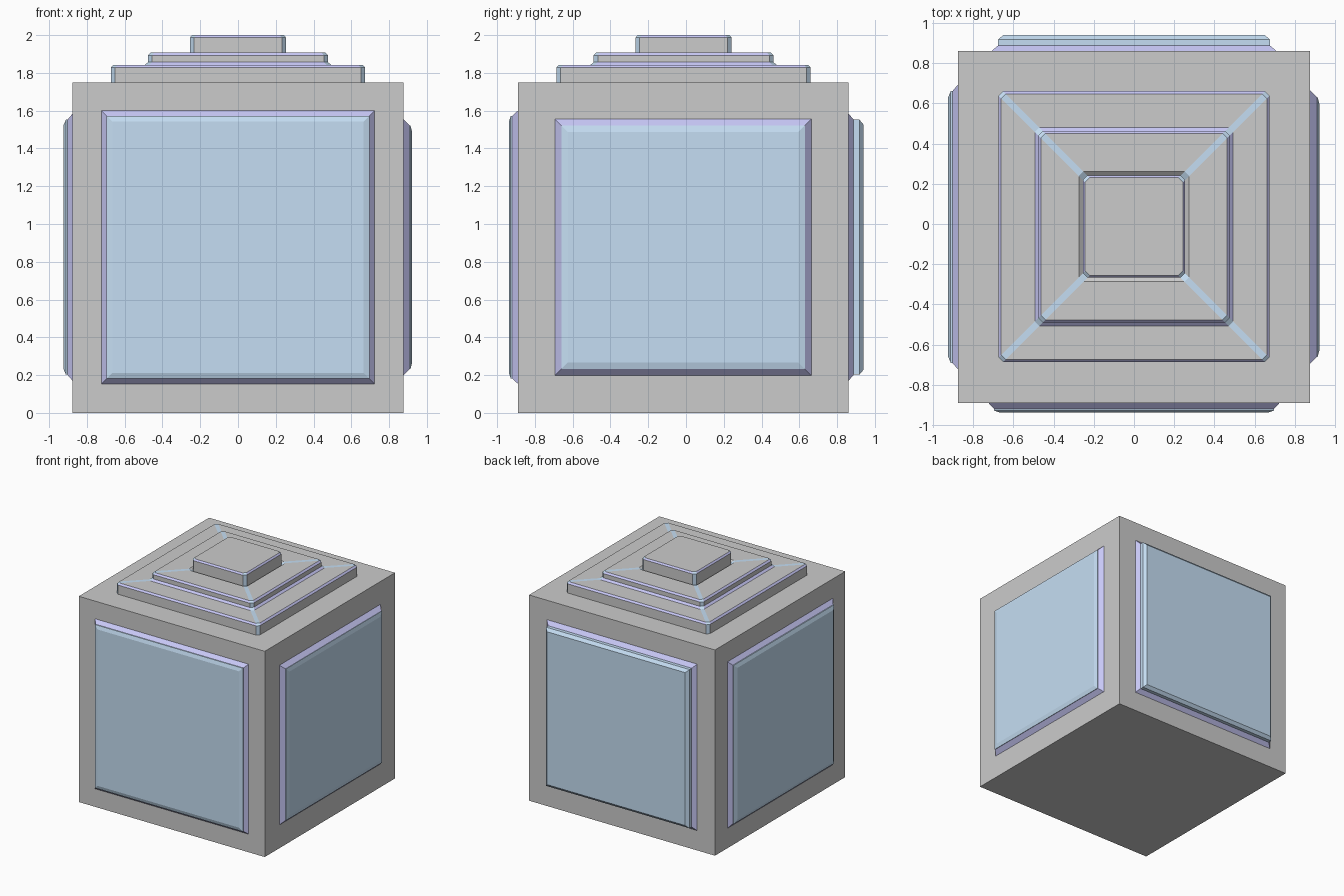
import bpy, bmesh
from math import radians
from mathutils import Matrix, Vector

if "Cube" in bpy.data.objects:
    bpy.data.objects.remove(bpy.data.objects["Cube"])


def material(name, rgb):
    m = bpy.data.materials.new(name)
    m.diffuse_color = (*rgb, 1)
    m.use_nodes = True
    m.node_tree.nodes["Principled BSDF"].inputs["Base Color"].default_value = m.diffuse_color
    return m


GREY = material("grey", (0.63, 0.63, 0.63))
BLUE = material("blue", (0.56, 0.73, 0.90))
VIOLET = material("violet", (0.58, 0.58, 0.93))
CY = -0.015   # the body sits slightly towards the front


def ring(h, z, c):
    """Square ring of half-size h, with corners cut by c when c > 0."""
    if c == 0:
        pts = [(-h, -h), (h, -h), (h, h), (-h, h)]
    else:
        k = h - c
        pts = [(-k, -h), (k, -h), (h, -k), (h, k),
               (k, h), (-k, h), (-h, k), (-h, -k)]
    return [Vector((x, y, z)) for x, y in pts]


def loft(name, profile, mats, matrix, bands, c=0, cap=True):
    """Join square rings (half-size, height); bands gives a material per step."""
    bm = bmesh.new()
    rings = [[bm.verts.new(p) for p in ring(h, z, c)] for h, z in profile]
    n = len(rings[0])
    for a, b, idx in zip(rings, rings[1:], bands):
        for i in range(n):
            j = (i + 1) % n
            f = bm.faces.new((a[i], a[j], b[j], b[i]))
            # cut corners carry the blue strip
            f.material_index = 1 if c and i % 2 else idx
    if cap:
        bm.faces.new(rings[-1])
    me = bpy.data.meshes.new(name)
    bm.to_mesh(me)
    bm.free()
    for m in mats:
        me.materials.append(m)
    ob = bpy.data.objects.new(name, me)
    ob.matrix_world = matrix
    bpy.context.collection.objects.link(ob)
    return ob


# main block
bpy.ops.mesh.primitive_cube_add(size=1.75, location=(0, CY, 0.875))
body = bpy.context.object
body.name = "body"
body.data.materials.append(GREY)

# stepped top with violet edge trims and blue corner strips
roof = [(0.673, 1.75), (0.673, 1.828), (0.66, 1.842),
        (0.493, 1.842), (0.476, 1.857), (0.476, 1.893), (0.463, 1.907),
        (0.274, 1.907), (0.254, 1.89), (0.254, 1.987), (0.243, 2.0)]
loft("stepped_top", roof, [GREY, BLUE, VIOLET],
     Matrix.Translation((0, CY + 0.002, 0)),
     [0, 2, 0, 2, 0, 2, 0, 0, 0, 2], c=0.022)

# side panels: name, turn, outer half, rim half, flat half, rim, wall, full depth
panels = [("front", 0, 0.723, 0.695, 0.665, 0.030, 0.038, 0.048),
          ("right", 90, 0.679, 0.645, 0.611, 0.034, 0.038, 0.047),
          ("back", 180, 0.708, 0.675, 0.650, 0.028, 0.058, 0.079),
          ("left", 270, 0.708, 0.675, 0.645, 0.028, 0.036, 0.049)]
for side, turn, outer, rim, flat, d1, d2, d3 in panels:
    m = (Matrix.Translation((0, CY, 0.877))
         @ Matrix.Rotation(radians(turn), 4, 'Z')
         @ Matrix.Translation((0, -0.875, 0))
         @ Matrix.Rotation(radians(90), 4, 'X'))
    loft(side + "_panel_frame", [(outer, 0), (rim, d1)], [VIOLET], m, [0], cap=False)
    loft(side + "_panel", [(rim, d1), (rim, d2), (flat, d3)], [BLUE], m, [0, 0])
